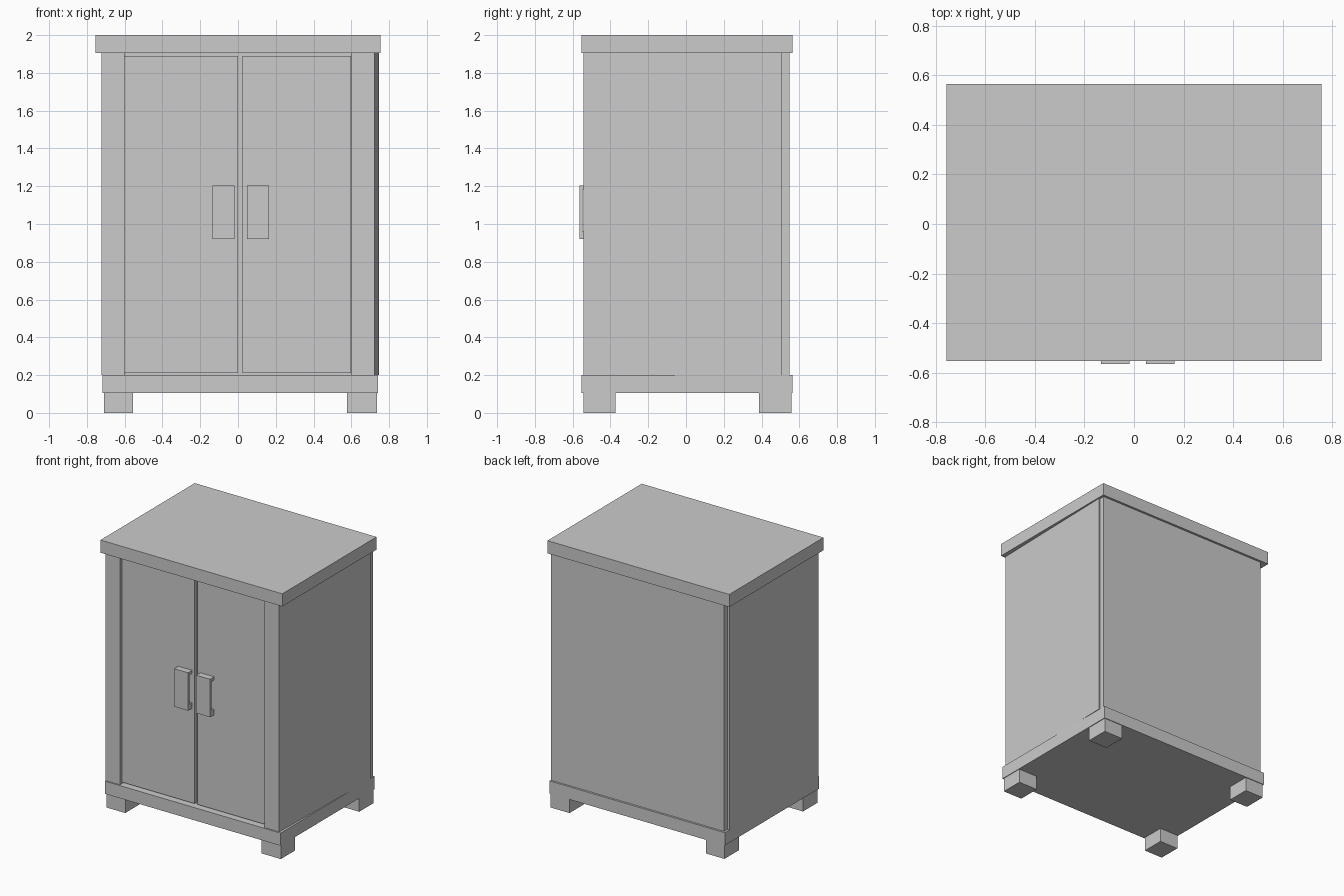
import bpy, bmesh

if "Cube" in bpy.data.objects:
    bpy.data.objects.remove(bpy.data.objects["Cube"])


def prism(name, outline, lo, hi, axis="z"):
    """Extrude a flat outline: (x, y) along z, or (y, z) along x."""
    bm = bmesh.new()
    place = (lambda a, b: (a, b, lo)) if axis == "z" else (lambda a, b: (lo, a, b))
    face = bm.faces.new([bm.verts.new(place(a, b)) for a, b in outline])
    ext = bmesh.ops.extrude_face_region(bm, geom=[face])
    moved = [v for v in ext["geom"] if isinstance(v, bmesh.types.BMVert)]
    step = (0, 0, hi - lo) if axis == "z" else (hi - lo, 0, 0)
    bmesh.ops.translate(bm, verts=moved, vec=step)
    bmesh.ops.recalc_face_normals(bm, faces=bm.faces)
    mesh = bpy.data.meshes.new(name)
    bm.to_mesh(mesh)
    bm.free()
    ob = bpy.data.objects.new(name, mesh)
    bpy.context.collection.objects.link(ob)
    return ob


def box(name, x, y, z):
    outline = [(x[0], y[0]), (x[1], y[0]), (x[1], y[1]), (x[0], y[1])]
    return prism(name, outline, z[0], z[1])


# Top slab and plinth
box("top", (-0.755, 0.755), (-0.553, 0.565), (1.905, 2.0))
box("plinth", (-0.717, 0.741), (-0.553, 0.563), (0.105, 0.2))

# Four feet
for side, x in (("left", (-0.71, -0.556)), ("right", (0.577, 0.736))):
    for end, y in (("front", (-0.543, -0.374)), ("back", (0.387, 0.558))):
        box(f"{end}_{side}_foot", x, y, (0.0, 0.105))

# Carcass: front posts with a recess between them, sides slightly splayed
prism("carcass", [(-0.722, -0.543), (-0.6, -0.543), (-0.6, -0.487),
                  (0.6, -0.487), (0.6, -0.543), (0.722, -0.543),
                  (0.746, 0.508), (-0.717, 0.508)], 0.2, 1.905)

# Back panel
box("back_panel", (-0.7, 0.737), (0.508, 0.548), (0.2, 1.905))

# Doors set into the recess
box("left_door", (-0.6, 0.0), (-0.517, -0.487), (0.21, 1.89))
box("right_door", (0.025, 0.597), (-0.517, -0.487), (0.21, 1.89))

# C-shaped handles
grip = [(-0.517, 0.92), (-0.565, 0.92), (-0.565, 1.205), (-0.517, 1.205),
        (-0.517, 1.182), (-0.547, 1.182), (-0.547, 0.962), (-0.517, 0.962)]
prism("left_handle", grip, -0.134, -0.019, axis="x")
prism("right_handle", grip, 0.048, 0.164, axis="x")
